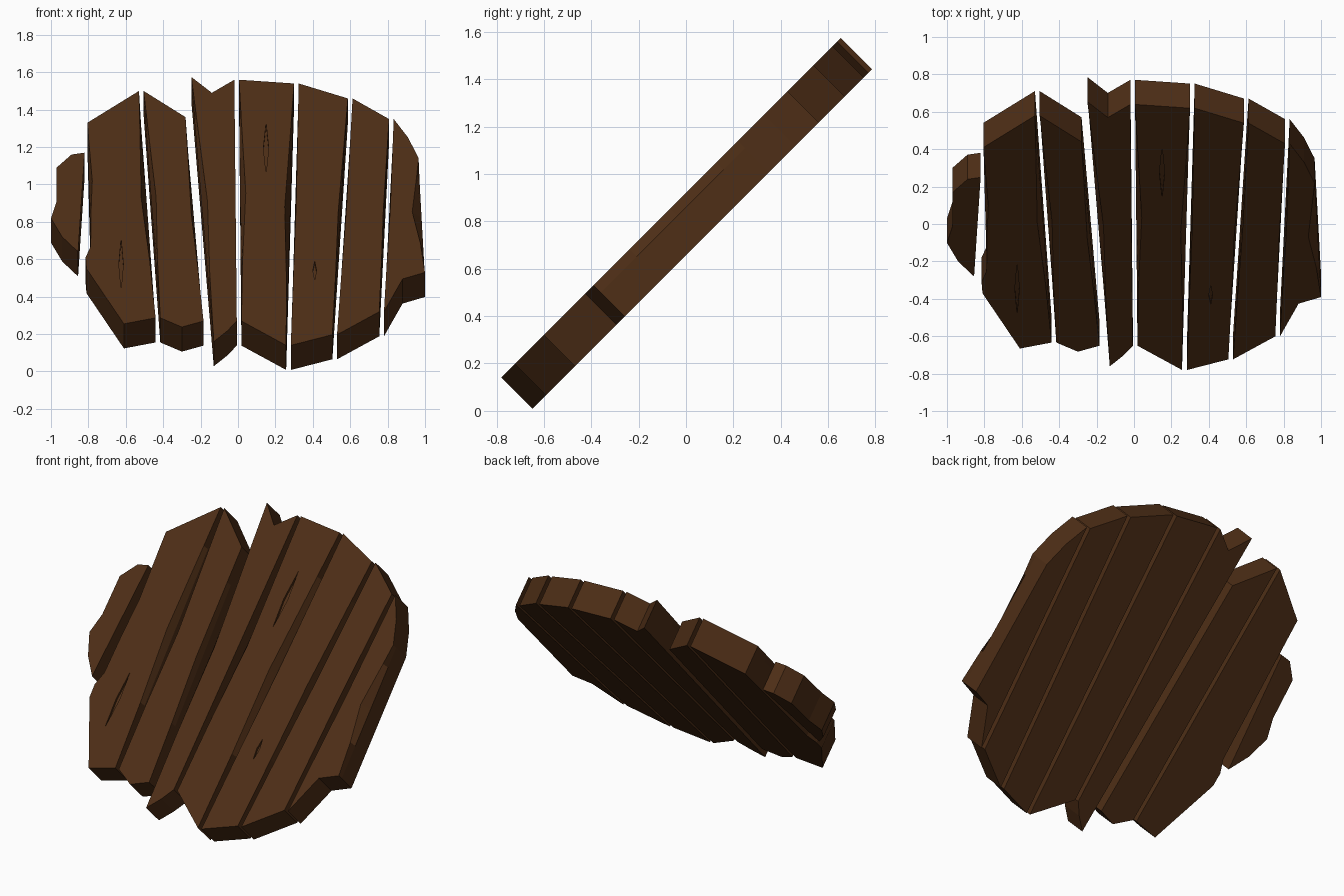
import bpy, bmesh, math

if "Cube" in bpy.data.objects:
    bpy.data.objects.remove(bpy.data.objects["Cube"])

R = math.sqrt(0.5)
HALF = 0.093      # half thickness of the boards
CHIP = 0.05       # depth level where a chipped front edge meets the board side
GAP = 0.0125      # half the gap between neighbouring boards

wood = bpy.data.materials.new("dark_wood")
wood.diffuse_color = (0.075, 0.027, 0.008, 1)
wood.use_nodes = True
wood.node_tree.nodes["Principled BSDF"].inputs["Base Color"].default_value = wood.diffuse_color


def place(x, z, n):
    """Front-face point (x, z as seen from the front) moved to depth n of the 45 degree slab."""
    v = (z - 0.855) / R
    return (x, (v - n) * R, 0.789 + (v + n) * R)


def skin(name, rings):
    """Solid skinned through equally long rings of points."""
    bm = bmesh.new()
    rings = [[bm.verts.new(p) for p in ring] for ring in rings]
    for a, b in zip(rings, rings[1:]):
        for i in range(len(a)):
            j = (i + 1) % len(a)
            bm.faces.new((a[i], a[j], b[j], b[i]))
    bm.faces.new(rings[0])
    bm.faces.new(rings[-1][::-1])
    bmesh.ops.recalc_face_normals(bm, faces=bm.faces)
    me = bpy.data.meshes.new(name)
    bm.to_mesh(me)
    bm.free()
    me.materials.append(wood)
    ob = bpy.data.objects.new(name, me)
    bpy.context.collection.objects.link(ob)
    return ob


def plank(name, outline):
    """Board from (x, z, front edge shift) points."""
    return skin(name, [[place(x + d, z, HALF) for x, z, d in outline],
                       [place(x, z, CHIP) for x, z, d in outline],
                       [place(x, z, -HALF) for x, z, d in outline]])


def long_side(seam, shift, chip):
    """Board edge along a seam, top to bottom, with a chip hewn out of its front."""
    x0, z0, x1, z1 = seam
    steps = [(0, 0), (.15, .3), (.47, 1), (.75, .3), (1, 0)]
    return [(x0 + (x1 - x0) * t + shift, z0 + (z1 - z0) * t, chip * k) for t, k in steps]


def board(name, left, right, top=(), bottom=(), chips=(0, 0)):
    """Board between two seams; top and bottom are extra points of broken ends."""
    outline = [(x, z, 0) for x, z in top]
    outline += long_side(right, -GAP, -chips[1])
    outline += [(x, z, 0) for x, z in bottom]
    outline += long_side(left, GAP, chips[0])[::-1]
    return plank(name, outline)


# Seams between boards: top x, top z, bottom x, bottom z
edge_l = (-.818, 1.33, -.80, .67)
s1 = (-.517, 1.5, -.428, .287)
s2_l = (-.268, 1.36, -.172, .27)
s2_r = (-.262, 1.575, -.142, .16)
s3 = (-.007, 1.56, .006, .27)
s4 = (.312, 1.54, .27, .14)
s5 = (.6, 1.46, .517, .197)
s6 = (.82, 1.35, .768, .32)
edge_r = (.978, 1.14, 1.012, .53)

# Broken outer stub on the left
stub = [(-.89, 1.16), (-.82, 1.17), (-.855, .64), (-.94, .72), (-1, .82), (-.97, .91), (-.97, 1.09)]
plank("outer_stub", [(x, z, 0) for x, z in stub])

# Full boards from left to right
b1 = board("plank_1", edge_l, s1, bottom=[(-.61, .255), (-.81, .55), (-.815, .61)], chips=(.018, .03))
board("plank_2", s1, s2_l, bottom=[(-.3, .238)], chips=(.025, .015))
board("plank_3", s2_l and s2_r, s3, top=[(-.14, 1.49)], bottom=[(-.06, .215)], chips=(.03, 0))
b4 = board("plank_4", s3, s4, chips=(.03, .03))
b5 = board("plank_5", s4, s5, chips=(.006, .012))
board("plank_6", s5, s6, chips=(.006, .006))
board("plank_7", s6, edge_r, top=[(.91, 1.25)], bottom=[(.88, .495)], chips=(.006, .05))

# Narrow diamond cracks carved into three boards
for ob, x, z, w, h in [(b1, -.625, .575, .012, .135), (b4, .15, 1.195, .014, .135), (b5, .41, .54, .01, .05)]:
    ring = [(x, z + h), (x + w, z), (x, z - h), (x - w, z)]
    cutter = skin("crack_cutter", [[place(a, b, n) for a, b in ring] for n in (HALF + .02, HALF - .015)])
    cutter.hide_render = True
    cutter.hide_set(True)
    mod = ob.modifiers.new("crack", 'BOOLEAN')
    mod.operation = 'DIFFERENCE'
    mod.solver = 'EXACT'
    mod.object = cutter
